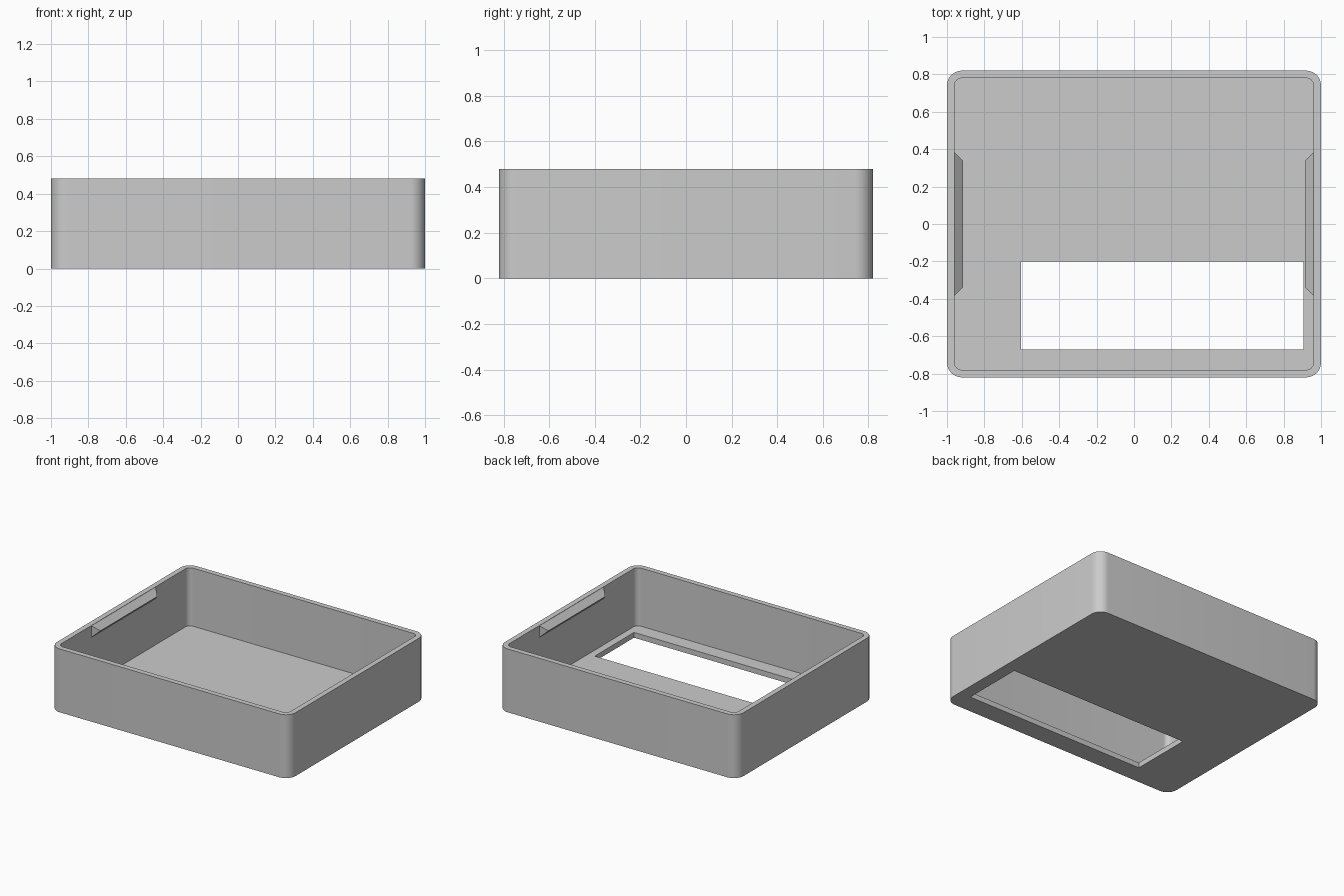
import bpy
import bmesh
from mathutils import Matrix, Vector

WIDTH, DEPTH, HEIGHT = 2.0, 1.64, 0.48
WALL = 0.04

cube = bpy.data.objects.get("Cube")
if cube:
    bpy.data.objects.remove(cube, do_unlink=True)

# One plain grey plastic
grey = bpy.data.materials.new("grey_plastic")
grey.use_nodes = True
colour = (0.6, 0.6, 0.6, 1)
grey.diffuse_color = colour
grey.node_tree.nodes["Principled BSDF"].inputs["Base Color"].default_value = colour


def add_object(name, bm):
    bmesh.ops.recalc_face_normals(bm, faces=bm.faces)
    mesh = bpy.data.meshes.new(name)
    bm.to_mesh(mesh)
    bm.free()
    mesh.materials.append(grey)
    obj = bpy.data.objects.new(name, mesh)
    bpy.context.collection.objects.link(obj)
    return obj


def rounded_box(name, low, high, radius=0):
    """Box between two corners, with rounded upright edges."""
    low, high = Vector(low), Vector(high)
    bm = bmesh.new()
    bmesh.ops.create_cube(bm, size=1, matrix=Matrix.LocRotScale(
        (low + high) / 2, None, high - low))
    if radius:
        upright = [e for e in bm.edges
                   if abs(e.verts[0].co.z - e.verts[1].co.z) > 0.1]
        bmesh.ops.bevel(bm, geom=upright, offset=radius, segments=10,
                        profile=0.5, affect='EDGES')
    return add_object(name, bm)


def cut(target, cutter):
    cutter.hide_render = True
    mod = target.modifiers.new("cut", 'BOOLEAN')
    mod.operation = 'DIFFERENCE'
    mod.solver = 'EXACT'
    mod.object = cutter
    bpy.context.view_layer.objects.active = target
    bpy.ops.object.modifier_apply(modifier=mod.name)
    bpy.data.objects.remove(cutter, do_unlink=True)


# Open tray: rounded block, hollowed, with a window through the floor
x, y = WIDTH / 2, DEPTH / 2
tray = rounded_box("tray", (-x, -y, 0), (x, y, HEIGHT), 0.08)
cut(tray, rounded_box("cavity_cutter", (WALL - x, WALL - y, WALL),
                      (x - WALL, y - WALL, HEIGHT + 0.2), 0.04))
cut(tray, rounded_box("window_cutter", (-0.605, -0.67, -0.1), (0.905, -0.2, 0.2)))

bpy.ops.object.select_all(action='DESELECT')
tray.select_set(True)
bpy.context.view_layer.objects.active = tray
bpy.ops.object.shade_smooth_by_angle(angle=0.6)


# Snap ridges: triangular bars with slanted ends under the rim of each side wall
def snap_ridge(name, side, reach=0.045, half=0.385):
    bm = bmesh.new()
    inner = x - WALL
    ends = []
    for s in (-1, 1):
        ends.append([bm.verts.new((side * px, s * py, pz)) for px, py, pz in (
            (inner, half, HEIGHT - 0.002),
            (inner - reach, half - reach, HEIGHT - reach),
            (inner, half, HEIGHT - 2 * reach))])
    for end in ends:
        bm.faces.new(end)
    for i in range(3):
        j = (i + 1) % 3
        bm.faces.new((ends[0][i], ends[0][j], ends[1][j], ends[1][i]))
    return add_object(name, bm)


snap_ridge("left_snap_ridge", 1)
snap_ridge("right_snap_ridge", -1)
